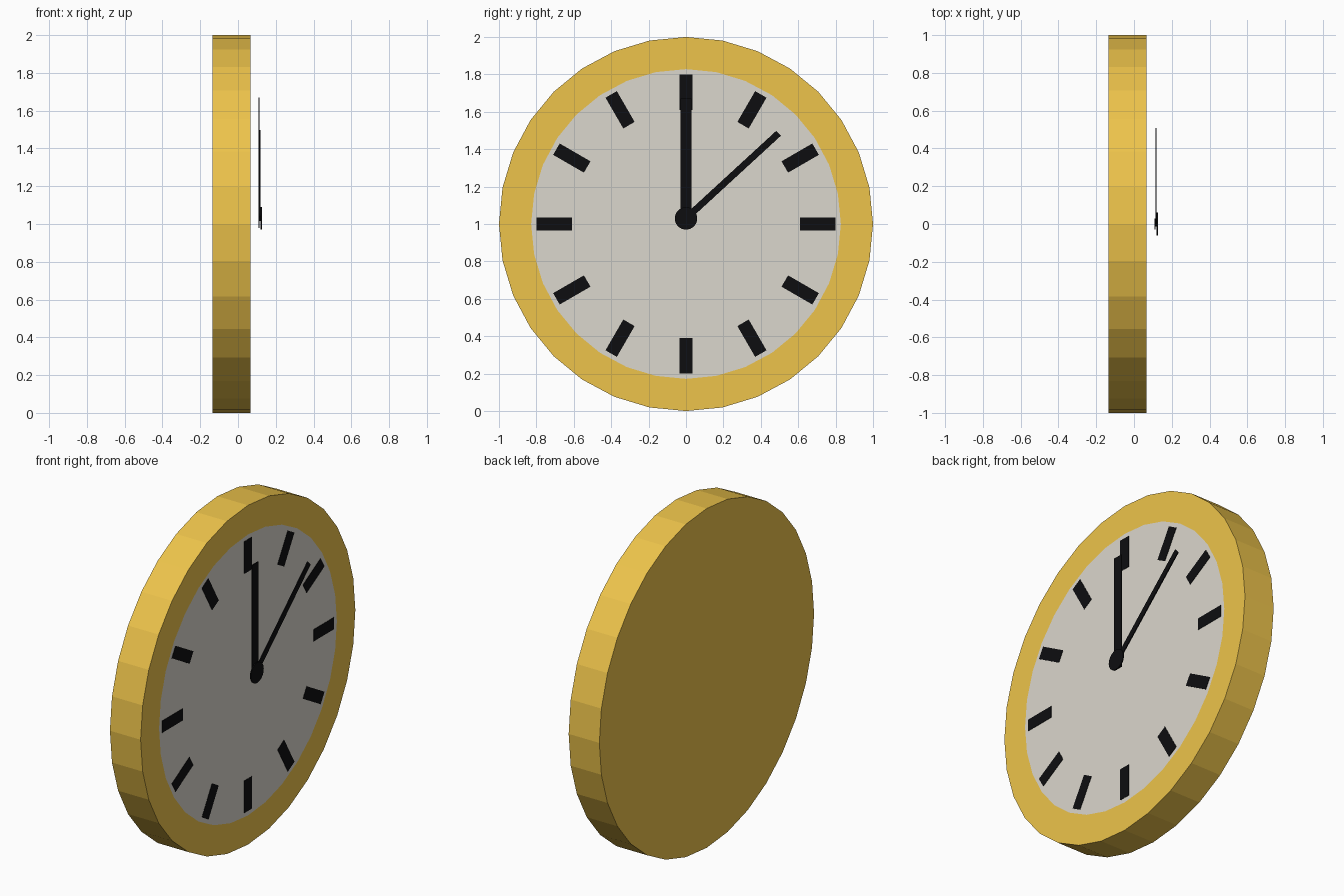
import bpy, bmesh
from math import radians, sin, cos, atan2, hypot
from mathutils import Matrix

if "Cube" in bpy.data.objects:
    bpy.data.objects.remove(bpy.data.objects["Cube"])


def material(name, rgb):
    m = bpy.data.materials.new(name)
    m.diffuse_color = (*rgb, 1)
    m.use_nodes = True
    m.node_tree.nodes["Principled BSDF"].inputs["Base Color"].default_value = m.diffuse_color
    return m


GOLD = material("gold", (0.85, 0.55, 0.07))
CREAM = material("cream", (0.71, 0.68, 0.61))
BLACK = material("black", (0.004, 0.004, 0.005))
FRONT, BACK, MID = 0.065, -0.135, 1.0


def finish(name, bm, mat):
    bmesh.ops.recalc_face_normals(bm, faces=bm.faces)
    mesh = bpy.data.meshes.new(name)
    bm.to_mesh(mesh)
    bm.free()
    mesh.materials.append(mat)
    ob = bpy.data.objects.new(name, mesh)
    bpy.context.collection.objects.link(ob)
    return ob


def ring(bm, r, x, n=32):
    return [bm.verts.new((x, r * sin(i * 2 * 3.14159265 / n),
                          MID + r * cos(i * 2 * 3.14159265 / n))) for i in range(n)]


def bridge(bm, a, b):
    for i in range(len(a)):
        j = (i + 1) % len(a)
        bm.faces.new((a[i], a[j], b[j], b[i]))


def bar(name, x, y, z, width, length, angle, thick, start=0.0):
    """Flat bar facing +x, running from start along a clockwise angle from up."""
    bm = bmesh.new()
    m = (Matrix.Translation((x, y, z)) @ Matrix.Rotation(-angle, 4, 'X')
         @ Matrix.Translation((0, 0, start + length / 2))
         @ Matrix.Diagonal((thick, width, length, 1)))
    bmesh.ops.create_cube(bm, size=1, matrix=m)
    return finish(name, bm, BLACK)


# Case: 32-sided drum with a closed back and an open rim at the front
bm = bmesh.new()
back, front, inner = ring(bm, 1, BACK), ring(bm, 1, FRONT), ring(bm, 0.828, FRONT)
bm.faces.new(back)
bridge(bm, back, front)
bridge(bm, front, inner)
finish("case", bm, GOLD)

# Dial: flush inside the rim
bm = bmesh.new()
face = bm.faces.new(ring(bm, 0.828, FRONT))
dial = finish("dial", bm, CREAM)
if dial.data.polygons[0].normal.x < 0:
    dial.data.flip_normals()

# Hour markers: plain bars in place of numerals
for h in range(1, 13):
    bar(f"hour_marker_{h}", FRONT + 0.001, 0, MID, 0.07, 0.19,
        radians(30 * h), 0.002, start=0.61)

# Hands floating in front of the dial, and the hub that caps them
HUB_Z = 1.03
bar("upright_hand", 0.111, 0, HUB_Z, 0.06, 0.69, 0, 0.006, start=-0.05)
bar("slanted_hand", 0.116, 0, HUB_Z, 0.036, hypot(0.495, 0.455),
    atan2(0.495, 0.455), 0.006)
bm = bmesh.new()
bmesh.ops.create_cone(bm, cap_ends=True, segments=32, radius1=0.06, radius2=0.06, depth=0.006,
                      matrix=Matrix.Translation((0.123, 0, HUB_Z)) @ Matrix.Rotation(radians(90), 4, 'Y'))
finish("hand_hub", bm, BLACK)
